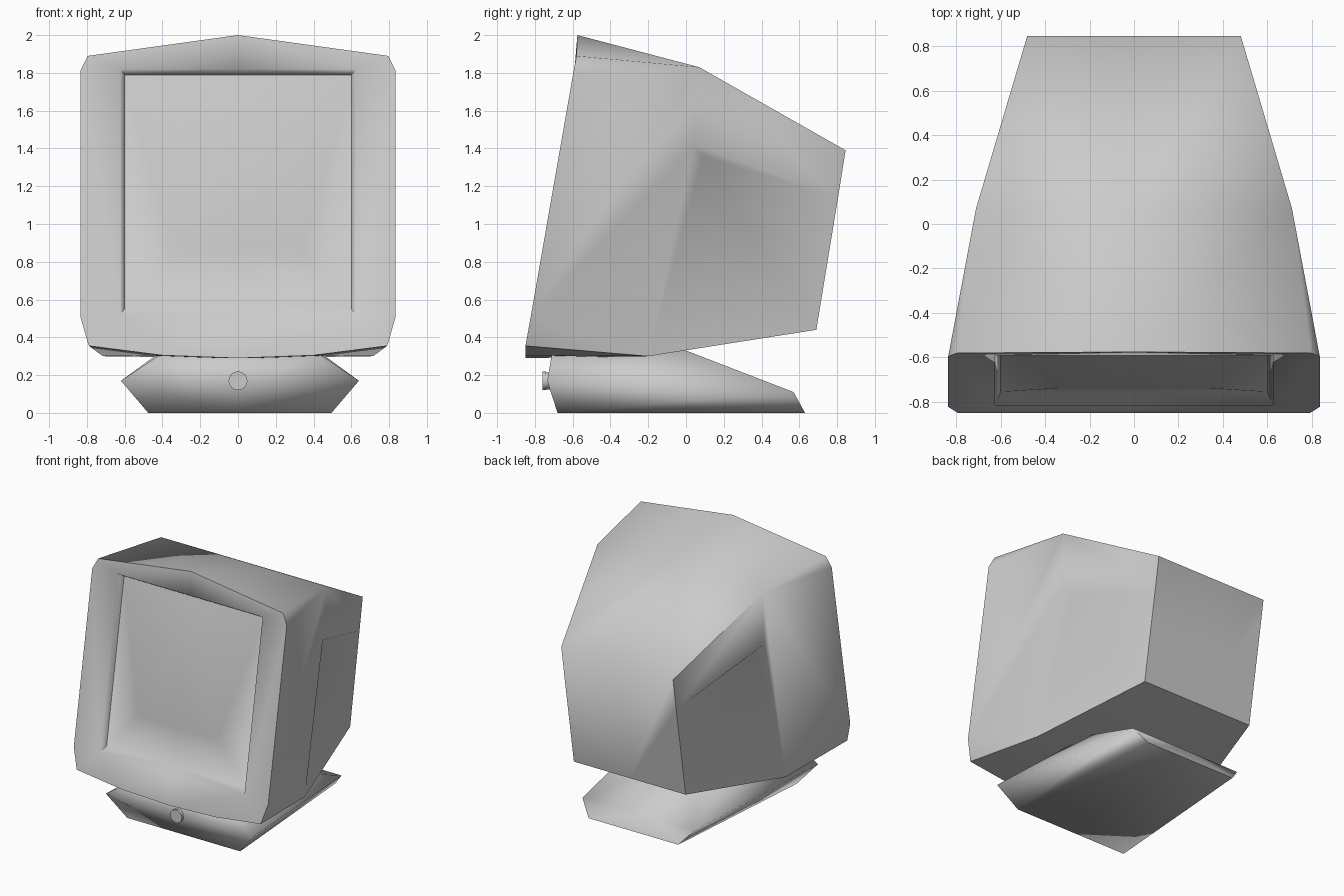
import bpy, bmesh, math
from mathutils import Vector

if "Cube" in bpy.data.objects:
    bpy.data.objects.remove(bpy.data.objects["Cube"])


def half_part(name, points, faces, offset=0.0, angle=70):
    """Build a closed symmetric part from the right half of its faces.
    A '0' suffix means the same point moved onto the centre plane."""
    bm = bmesh.new()

    def pos(key, side):
        x, y, z = points[key.rstrip('0')]
        return Vector((0 if key.endswith('0') else x * side, y, z))

    for side in (1, -1):
        for face in faces:
            bm.faces.new([bm.verts.new(pos(k, side)) for k in face.split()])
    bmesh.ops.remove_doubles(bm, verts=bm.verts, dist=1e-4)
    bmesh.ops.recalc_face_normals(bm, faces=bm.faces)
    me = bpy.data.meshes.new(name)
    bm.to_mesh(me)
    bm.free()
    ob = bpy.data.objects.new(name, me)
    ob.location.x = offset
    bpy.context.collection.objects.link(ob)
    smooth(ob, angle)
    return ob


def smooth(ob, angle):
    bpy.ops.object.select_all(action='DESELECT')
    ob.select_set(True)
    bpy.context.view_layer.objects.active = ob
    bpy.ops.object.shade_smooth_by_angle(angle=math.radians(angle))


def on_front(x, z, depth):
    """Point sunk behind the tilted front plane."""
    return (x, -.91 + .173 * z + depth, z)


# Monitor housing: bezel, sunken bulging screen, tapering rear, side hollow
housing = dict(
    T=(0, -.575, 2.0), A=(.795, -.58, 1.89), B=(.835, -.595, 1.81),
    C=(.835, -.822, .51), D=(.79, -.85, .355), E=(.4, -.85, .305), F=(0, -.85, .29),
    M=(.71, .07, 1.83), N=(.715, -.2, .30), P=(.70, .04, 1.42), p=(.645, .09, 1.36),
    Q=(.48, .805, 1.14), R=(.48, .845, 1.39), S=(.48, .69, .44),
    U=on_front(.625, 1.82, .005), V=on_front(.625, .52, .005),      # opening
    u=on_front(.60, 1.79, .06), v=on_front(.60, .55, .06),          # screen edge
    i=on_front(.34, 1.49, .025), j=on_front(.34, .85, .025))        # screen bulge
half_part("monitor_housing", housing, [
    "T A M M0", "M0 M R R0", "R0 R Q S S0",                 # roof, back
    "S0 S N N0", "N0 N D E F",                              # underside
    "A B M", "B C N P M", "C D N", "M P Q R",               # side wall
    "P Q p", "P p N", "p Q S N",                            # side hollow
    "T U0 U A", "A U B", "B U V C", "C V D", "D V V0 F E",  # bezel
    "U0 U u u0", "U V v u", "V V0 v0 v",                    # opening walls
    "u0 u i i0", "u v j i", "v v0 j0 j", "i0 i j j0"])      # screen

# Stand: faceted wedge that narrows and drops toward the back
stand = dict(
    a=(.485, -.68, 0), b=(.63, -.735, .17), c=(.42, -.71, .31),
    d=(.41, 0, .33), e=(.48, .57, .11), f=(.385, .63, 0))
half_part("stand_base", stand, [
    "a0 a b b0", "b0 b c c0", "c0 c d d0", "d0 d e e0",
    "e0 e f f0", "f0 f a a0", "a b e f", "b c d e"], offset=.01, angle=88)

# Knob on the front of the stand: collar and cap
for name, radius, y0, y1 in (("knob_collar", .045, -.745, -.70),
                             ("knob_cap", .05, -.76, -.74)):
    bpy.ops.mesh.primitive_cylinder_add(
        vertices=16, radius=radius, depth=y1 - y0,
        location=(0, (y0 + y1) / 2, .17), rotation=(math.pi / 2, 0, 0))
    knob = bpy.context.object
    knob.name = name
    smooth(knob, 30)
